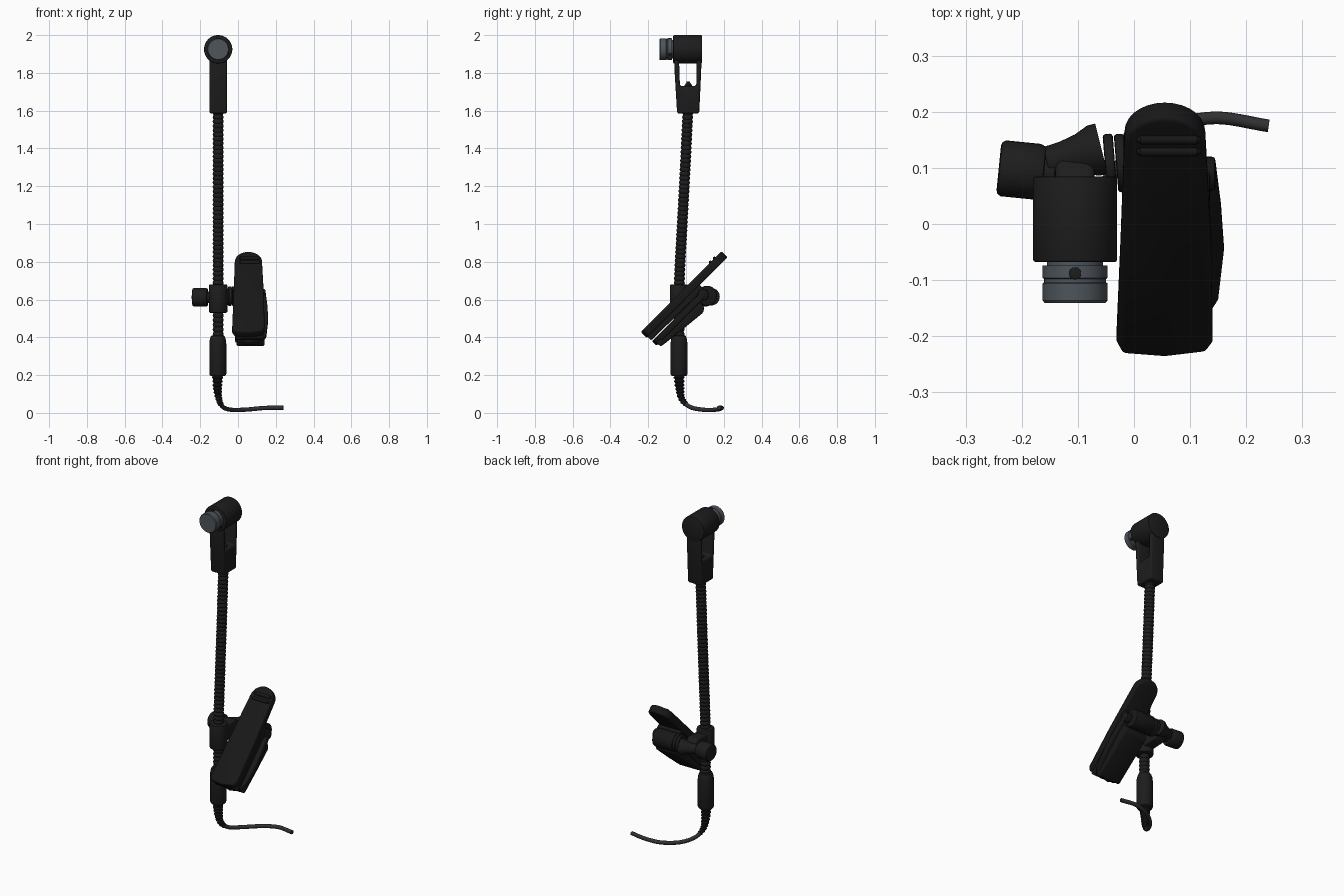
import bpy, bmesh, math
from mathutils import Vector as V

if "Cube" in bpy.data.objects:
    bpy.data.objects.remove(bpy.data.objects["Cube"])


def material(name, rgb):
    m = bpy.data.materials.new(name)
    m.diffuse_color = (*rgb, 1)
    m.use_nodes = True
    m.node_tree.nodes["Principled BSDF"].inputs["Base Color"].default_value = m.diffuse_color
    return m


BLACK = material("matte black", (0.012, 0.012, 0.012))
CLIP = material("clip black", (0.009, 0.009, 0.009))
CABLE = material("cable grey", (0.03, 0.03, 0.03))
SILVER = material("dark silver", (0.075, 0.09, 0.105))


def finish(name, bm, mat, bevel=0.0, angle=35):
    bmesh.ops.recalc_face_normals(bm, faces=bm.faces)
    if bevel:
        edges = [e for e in bm.edges if e.calc_face_angle(0) > 0.5]
        bmesh.ops.bevel(bm, geom=edges, offset=bevel, segments=3, profile=0.5,
                        affect='EDGES', clamp_overlap=True)
    me = bpy.data.meshes.new(name)
    bm.to_mesh(me)
    bm.free()
    me.materials.append(mat)
    ob = bpy.data.objects.new(name, me)
    bpy.context.collection.objects.link(ob)
    bpy.ops.object.select_all(action='DESELECT')
    ob.select_set(True)
    bpy.context.view_layer.objects.active = ob
    bpy.ops.object.shade_smooth_by_angle(angle=math.radians(angle))
    return ob


def tube(name, pts, radii, mat, sides=24, angle=35):
    """Round section swept along points, one radius per point."""
    bm = bmesh.new()
    pts = [V(p) for p in pts]
    rings, side = [], None
    for i, (p, r) in enumerate(zip(pts, radii)):
        t = (pts[min(i + 1, len(pts) - 1)] - pts[max(i - 1, 0)])
        t = t.normalized() if t.length > 1e-6 else last
        last = t
        if side is None:
            side = t.orthogonal()
        side = (side - t * side.dot(t)).normalized()
        up = t.cross(side)
        rings.append([bm.verts.new(p + (side * math.cos(a) + up * math.sin(a)) * r)
                      for a in (2 * math.pi * k / sides for k in range(sides))])
    for a, b in zip(rings, rings[1:]):
        for k in range(sides):
            j = (k + 1) % sides
            bm.faces.new((a[k], a[j], b[j], b[k]))
    bm.faces.new(rings[0])
    bm.faces.new(rings[-1])
    return finish(name, bm, mat, angle=angle)


def turned(name, origin, axis, profile, mat, sides=32):
    """Turned part: profile holds (distance along axis, radius)."""
    o, a = V(origin), V(axis).normalized()
    return tube(name, [o + a * d for d, r in profile], [r for d, r in profile], mat, sides)


def drum(name, origin, axis, length, r, mat, c=0.006, sides=32):
    return turned(name, origin, axis, [(0, r - c), (c * .3, r - c * .3), (c, r),
                  (length - c, r), (length - c * .3, r - c * .3), (length, r - c)], mat, sides)


def prism(name, outline, place, depth, mat, bevel):
    """Flat outline mapped by place(a, b), pushed along depth."""
    bm = bmesh.new()
    base = [bm.verts.new(place(a, b)) for a, b in outline]
    top = [bm.verts.new(v.co + V(depth)) for v in base]
    bm.faces.new(base)
    bm.faces.new(top)
    for i in range(len(base)):
        j = (i + 1) % len(base)
        bm.faces.new((base[i], base[j], top[j], top[i]))
    return finish(name, bm, mat, bevel)


def spline(ctrl, steps):
    """Smooth curve through the control points."""
    c = [V(p) for p in ctrl]
    c = [2 * c[0] - c[1]] + c + [2 * c[-1] - c[-2]]
    out = []
    for i in range(1, len(c) - 2):
        p0, p1, p2, p3 = c[i - 1:i + 3]
        for s in range(steps):
            t = s / steps
            out.append(0.5 * (2 * p1 + (p2 - p0) * t + (2 * p0 - 5 * p1 + 4 * p2 - p3) * t * t
                              + (3 * p1 - p0 - 3 * p2 + p3) * t ** 3))
    return out + [c[-2]]


X = -0.105

# Capsule housing and silver capsule
drum("head_housing", (X, -0.068, 1.925), (0, 1, 0), 0.153, 0.075, BLACK, 0.005, 48)
turned("capsule", (X, -0.06, 1.925), (0, -1, 0),
       [(0, .05), (.014, .05), (.014, .058), (.036, .058), (.038, .055), (.044, .055), (.046, .058),
        (.076, .058), (.081, .054), (.081, .047), (.076, .045)], SILVER, 48)
for k in range(7):
    a = math.pi * k / 3
    d = 0 if k == 6 else 0.029
    drum("capsule_hole", (X + d * math.sin(a), -0.134, 1.925 + d * math.cos(a)), (0, -1, 0),
         0.005, 0.008 if k == 6 else 0.0105, BLACK, 0.001, 16)
for k in range(3):
    a = 2 * math.pi * k / 3
    out = V((math.sin(a), 0, math.cos(a)))
    drum("capsule_notch", V((X, -0.088, 1.925)) + out * 0.053, out, 0.0065, 0.011, BLACK, 0.001, 16)

# Forked yoke under the head
prism("yoke", [(-.064, 1.9), (-.06, 1.8), (-.047, 1.585), (.07, 1.585), (.08, 1.8), (.083, 1.9),
               (.058, 1.9), (.054, 1.73), (-.032, 1.73), (-.038, 1.9)],
      lambda y, z: V((X - .047, y, z)), (.094, 0, 0), BLACK, 0.011)
turned("yoke_pin", (X, 0.012, 1.72), (0, 0, 1), [(0, .02), (.015, .02), (.027, .01), (.034, .01)],
       BLACK, 16)

# Ribbed gooseneck
neck = spline([(X, .01, 1.6), (X, -.004, 1.3), (X, -.02, 1.0), (X, -.035, .7), (X, -.037, .38)], 52)
radii = [(.0245, .028, .0295, .028)[i % 4] for i in range(len(neck))]
tube("gooseneck", neck, radii, BLACK, 20, 50)

# Lower grip, strain relief and cable
turned("lower_grip", (-.107, -.037, .195), (0, 0, 1),
       [(0, .036), (.004, .042), (.012, .045), (.17, .045), (.195, .042), (.212, .036), (.216, .03)],
       BLACK)
cable = spline([(-.108, -.037, .2), (-.108, -.033, .13), (-.1, -.02, .07), (-.078, .025, .03),
                (-.03, .1, .016), (.05, .165, .018), (.14, .189, .026), (.24, .175, .027)], 14)
tube("cable", cable, [.0115] * len(cable), CABLE, 12)
relief = cable[:36]
tube("strain_relief", relief,
     [.031 - .016 * i / 35 - (.006 if i % 4 < 2 else 0) * (1 - i / 70) for i in range(36)], BLACK, 20)

# Sleeve clamped on the gooseneck with side lug
drum("sleeve", (X, -.037, .53), (0, 0, 1), .15, .049, BLACK, .007)
prism("sleeve_lug", [(-.04, .56), (.08, .565), (.12, .59), (.12, .64), (.08, .665), (-.04, .66)],
      lambda y, z: V((-.14, y, z)), (.07, 0, 0), BLACK, .012)

# Tightening knob and hinge
turned("knob", (-.241, .1, .612), (1, -.1, 0),
       [(0, .04), (.002, .046), (.008, .05), (.07, .05), (.08, .046), (.081, .03), (.1, .03)], BLACK)
turned("hinge_flare", (-.155, .11, .615), (1, .25, 0),
       [(0, .028), (.03, .03), (.06, .036), (.085, .046), (.1, .046)], BLACK)
for x in (-.052, -.032):
    drum("hinge_disc", (x, .108, .618), (1, .08, 0), .018, .052, BLACK, .005)
drum("hinge_barrel", (-.02, .112, .62), (1, 0, 0), .135, .053, CLIP, .008)
drum("pivot_cap", (.1, .09, .625), (1, 0, 0), .045, .03, CLIP, .006, 24)

# Clip jaws, laid out along a 45 degree slope
S = math.sqrt(0.5)
U, N = V((0, S, S)), V((0, -S, S))


def slope(n):
    return lambda x, u: V((x, 0, 0)) + U * u + N * n


def side(x):
    return lambda u, n: V((x, 0, 0)) + U * u + N * n


# Upper jaw with a rounded thumb end
thumb = [(.055 + .072 * math.cos(a), .668 + .07 * math.sin(a))
         for a in (math.pi * k / 14 for k in range(15))]
prism("upper_jaw", thumb + [(-.024, .4), (-.031, .17), (-.02, .142), (.055, .134), (.128, .146),
                            (.14, .17), (.138, .4)], slope(.427), N * .045, CLIP, .008)
for u in (.655, .685):
    tube("thumb_ridge", [V((x, 0, 0)) + U * u + N * .472 for x in (.005, .012, .112, .119)],
         [.003, .009, .009, .003], CLIP, 12)
prism("upper_jaw_liner", [(.14, .402), (.14, .43), (.53, .43), (.53, .395), (.4, .398)],
      side(-.015), (.15, 0, 0), CLIP, .006)

# Lower jaw in two stepped layers
prism("lower_jaw", [(-.015, .16), (.055, .14), (.13, .155), (.15, .2), (.16, .32), (.155, .42),
                    (.145, .53), (-.01, .53), (-.02, .3)], slope(.362), N * .034, CLIP, .007)
prism("lower_jaw_base", [(.15, .375), (.155, .342), (.3, .325), (.44, .311), (.462, .325), (.47, .375)],
      side(-.008), (.148, 0, 0), CLIP, .009)
